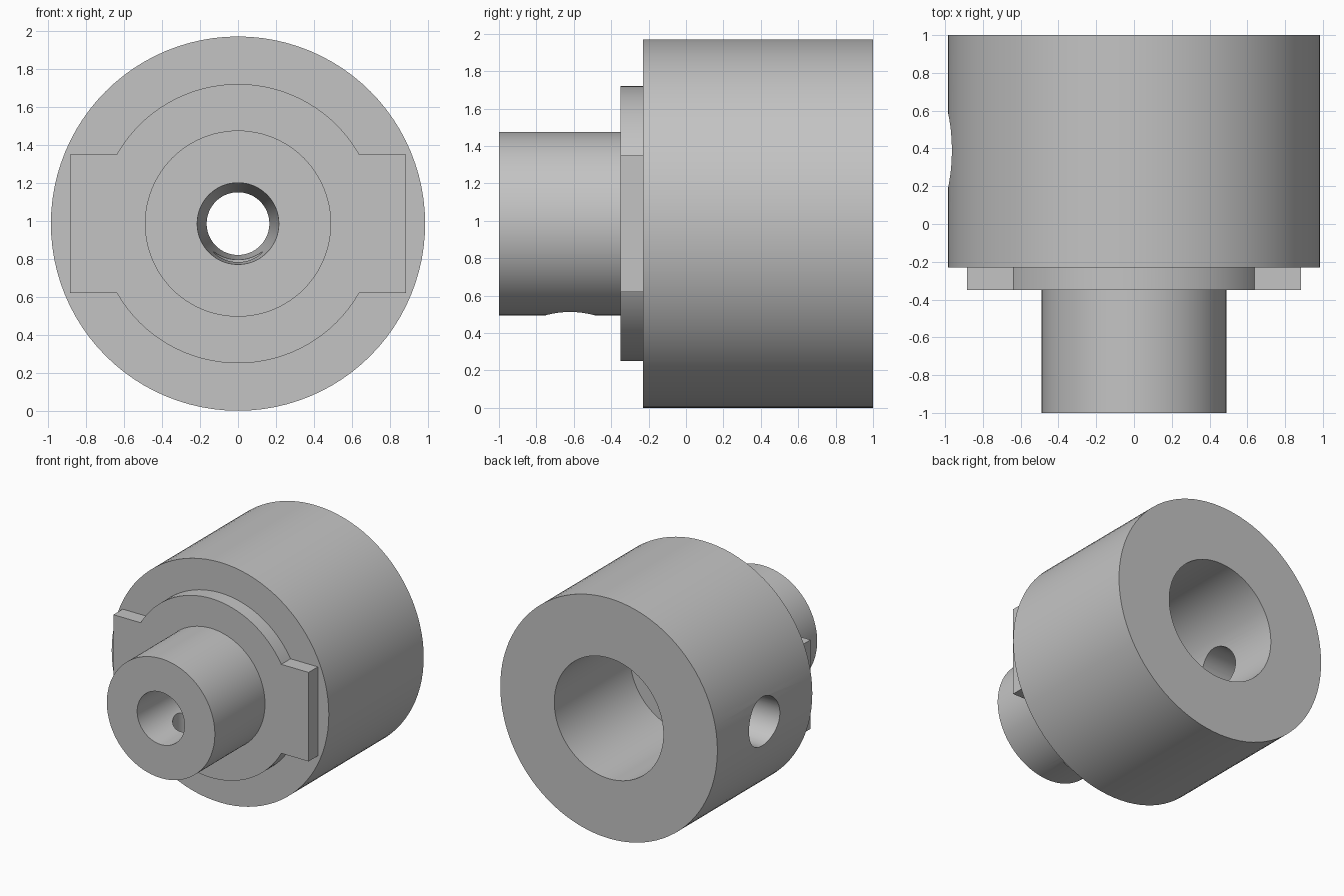
import bpy, math
from mathutils import Matrix, Vector

R = 0.985            # outer radius, also the height of the axis
SEGMENTS = 96

if "Cube" in bpy.data.objects:
    bpy.data.objects.remove(bpy.data.objects["Cube"])

steel = bpy.data.materials.new("plain_grey")
steel.use_nodes = True
GREY = (0.55, 0.55, 0.55, 1)
steel.diffuse_color = GREY
steel.node_tree.nodes["Principled BSDF"].inputs["Base Color"].default_value = GREY


def lathe(name, profile):
    """Revolve a closed (radius, y) profile around the long axis."""
    n = len(profile)
    verts, faces = [], []
    for i in range(SEGMENTS):
        a = 2 * math.pi * i / SEGMENTS
        verts += [(r * math.cos(a), y, R + r * math.sin(a)) for r, y in profile]
        j = (i + 1) % SEGMENTS
        for k in range(n):
            m = (k + 1) % n
            faces.append((i * n + k, i * n + m, j * n + m, j * n + k))
    mesh = bpy.data.meshes.new(name)
    mesh.from_pydata(verts, [], faces)
    mesh.materials.append(steel)
    obj = bpy.data.objects.new(name, mesh)
    bpy.context.collection.objects.link(obj)
    bpy.context.view_layer.objects.active = obj
    obj.select_set(True)
    bpy.ops.object.mode_set(mode='EDIT')
    bpy.ops.mesh.select_all(action='SELECT')
    bpy.ops.mesh.normals_make_consistent(inside=False)
    bpy.ops.object.mode_set(mode='OBJECT')
    return obj


def combine(target, tool, operation):
    """Apply a boolean and remove its tool object."""
    tool.hide_render = True
    tool.data.materials.append(steel)
    mod = target.modifiers.new(tool.name, 'BOOLEAN')
    mod.operation, mod.object, mod.solver = operation, tool, 'EXACT'
    bpy.context.view_layer.objects.active = target
    bpy.ops.object.modifier_apply(modifier=mod.name)
    bpy.data.objects.remove(tool)


def drill(target, name, radius, start, end):
    """Cut a round hole between two points."""
    start, end = Vector(start), Vector(end)
    axis = end - start
    bpy.ops.mesh.primitive_cylinder_add(
        vertices=64, radius=radius, depth=axis.length,
        location=(start + end) / 2,
        rotation=axis.to_track_quat('Z', 'Y').to_euler())
    cutter = bpy.context.object
    cutter.name = name
    combine(target, cutter, 'DIFFERENCE')


# Stepped body: shaft, flange and drum, with a tapered hole and a wide bore
coupling = lathe("stepped_coupling", [
    (0.215, -1), (0.49, -1), (0.49, -0.35), (0.735, -0.35), (0.735, -0.23),
    (R, -0.23), (R, 1), (0.495, 1), (0.495, 0.02), (0.165, 0.02)])

# Square drive lugs on both sides of the flange
for side in (-1, 1):
    bpy.ops.mesh.primitive_cube_add(size=1)
    lug = bpy.context.object
    lug.name = "drive_lug"
    lug.data.transform(Matrix.Translation((side * 0.7425, -0.27, R))
                       @ Matrix.Diagonal((0.285, 0.16, 0.73, 1)))
    combine(coupling, lug, 'UNION')

# Set screw holes: one in the drum side, one under the shaft
drill(coupling, "drum_screw_hole", 0.2, (-1.2, 0.39, R), (-0.2, 0.39, R))
drill(coupling, "shaft_screw_hole", 0.13, (0, -0.62, 0.3), (0, -0.62, R))

bpy.ops.object.select_all(action='DESELECT')
coupling.select_set(True)
bpy.context.view_layer.objects.active = coupling
bpy.ops.object.shade_smooth_by_angle(angle=math.radians(30))
